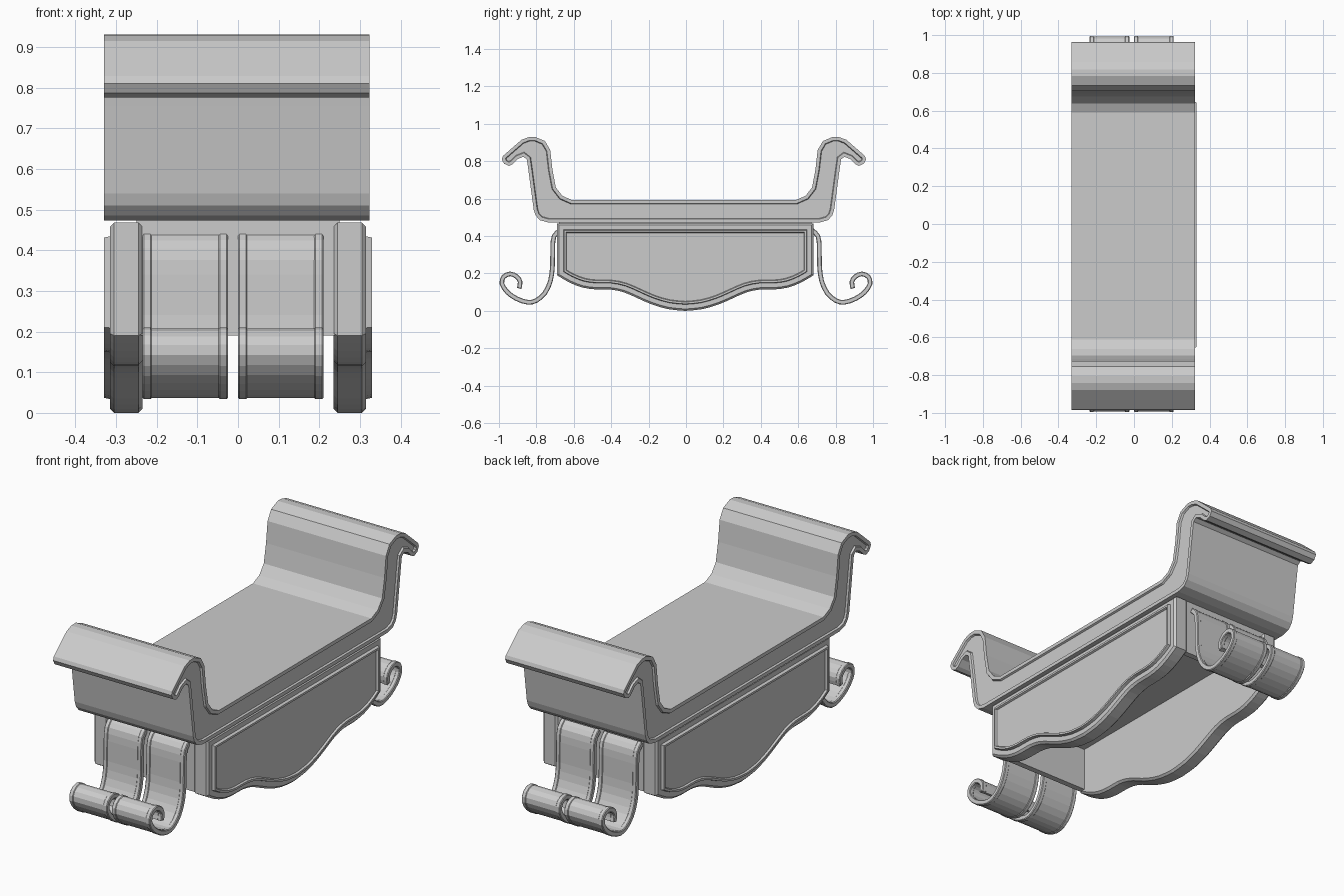
import bpy, bmesh
from mathutils import Vector

if "Cube" in bpy.data.objects:
    bpy.data.objects.remove(bpy.data.objects["Cube"])


def catmull(pts, n=2):
    # smooth an open path through the given points
    v = [Vector(p) for p in pts]
    v = [2 * v[0] - v[1]] + v + [2 * v[-1] - v[-2]]
    out = []
    for i in range(1, len(v) - 2):
        a, b, c, d = v[i - 1:i + 3]
        for k in range(n):
            t = k / n
            out.append(0.5 * (2 * b + (c - a) * t + (2 * a - 5 * b + 4 * c - d) * t * t
                              + (3 * b - a - 3 * c + d) * t ** 3))
    return out + [v[-2]]


def extrude(name, profile, x0, x1, insets=((), ())):
    # extrude a (y, z) outline along x; insets = (thickness, depth) steps per cap
    bm = bmesh.new()
    lo = [bm.verts.new((x0, p[0], p[1])) for p in profile]
    hi = [bm.verts.new((x1, p[0], p[1])) for p in profile]
    n = len(profile)
    caps = [bm.faces.new(lo), bm.faces.new(hi[::-1])]
    for i in range(n):
        j = (i + 1) % n
        bm.faces.new((lo[j], lo[i], hi[i], hi[j]))
    bmesh.ops.recalc_face_normals(bm, faces=bm.faces)
    for cap, steps in zip(caps, insets):
        for thick, depth in steps:
            bmesh.ops.inset_region(bm, faces=[cap], thickness=thick, depth=depth,
                                   use_even_offset=True, use_boundary=True)
    me = bpy.data.meshes.new(name)
    bm.to_mesh(me)
    bm.free()
    ob = bpy.data.objects.new(name, me)
    bpy.context.collection.objects.link(ob)
    return ob


def box(name, lo, hi):
    return extrude(name, [(lo[1], lo[2]), (hi[1], lo[2]), (hi[1], hi[2]), (lo[1], hi[2])],
                   lo[0], hi[0])


def mirrored(half, c):
    # half outline -> full closed outline, mirrored about y = c
    return [(c + y, z) for y, z in half] + [(c - y, z) for y, z in reversed(half) if y > 1e-4]


def ribbon(path, t):
    # thicken an open path into a closed strip outline
    a, b = [], []
    for i, p in enumerate(path):
        d = (path[min(i + 1, len(path) - 1)] - path[max(i - 1, 0)]).normalized()
        nrm = Vector((-d.y, d.x)) * t / 2
        a.append(p + nrm)
        b.append(p - nrm)
    return a + b[::-1]


# seat with curled ends and a raised rim on each side
seat_half = [(.60, .593), (.65, .615), (.685, .66), (.703, .755), (.715, .86), (.743, .908),
             (.795, .93), (.83, .929), (.868, .915), (.92, .87), (.968, .828), (.974, .81),
             (.962, .787), (.935, .775), (.915, .785), (.888, .812), (.858, .824), (.84, .81),
             (.832, .755), (.818, .65), (.803, .54), (.793, .51), (.77, .485), (.727, .473)]
rim = ((.018, 0), (.004, -.009))
extrude("seat", mirrored(seat_half, -.011), -.33, .323, (rim, rim))

# scalloped side aprons with chamfered edges and a framed panel outside
wave = catmull([(.685, .19), (.62, .152), (.55, .125), (.48, .115), (.40, .114), (.33, .10),
                (.26, .07), (.18, .035), (.09, .009), (0, 0)])
apron = mirrored([(.685, .468)] + [tuple(p) for p in wave], -.004)
outer = ((.01, .01), (.024, 0), (.003, .015), (.01, 0), (.004, -.009))
inner = ((.01, .01),)
extrude("apron_right", apron, .245, .305, (inner, outer))
extrude("apron_left", apron, -.305, -.245, (outer, inner))

# end boards and the board under the seat
for name, y in (("front", -.665), ("back", .657)):
    box("end_board_" + name, (-.25, y - .015, .19), (.25, y + .015, .474))
box("seat_support", (-.25, -.66, .41), (.25, .65, .474))

# scrolled straps at both ends, each with two raised edge bands
path = catmull([(.675, .43), (.705, .40), (.713, .34), (.714, .24), (.725, .16), (.755, .095),
                (.80, .056), (.845, .046), (.905, .065), (.955, .10), (.984, .145),
                (.975, .182), (.94, .198), (.905, .183), (.887, .155), (.892, .12)])
for end, s in (("front", -1), ("back", 1)):
    p = [Vector((v.x * s, v.y)) for v in path]
    for side, c in (("left", -.13), ("right", .105)):
        tag = f"{end}_{side}"
        extrude("scroll_strap_" + tag, ribbon(p, .019), c - .09, c + .09)
        for k in (-1, 1):
            x = c + k * .0935
            extrude(f"scroll_edge_{tag}_{'outer' if k > 0 else 'inner'}", ribbon(p, .025),
                    x - .008, x + .008, (((.0035, .0035),), ((.0035, .0035),)))
